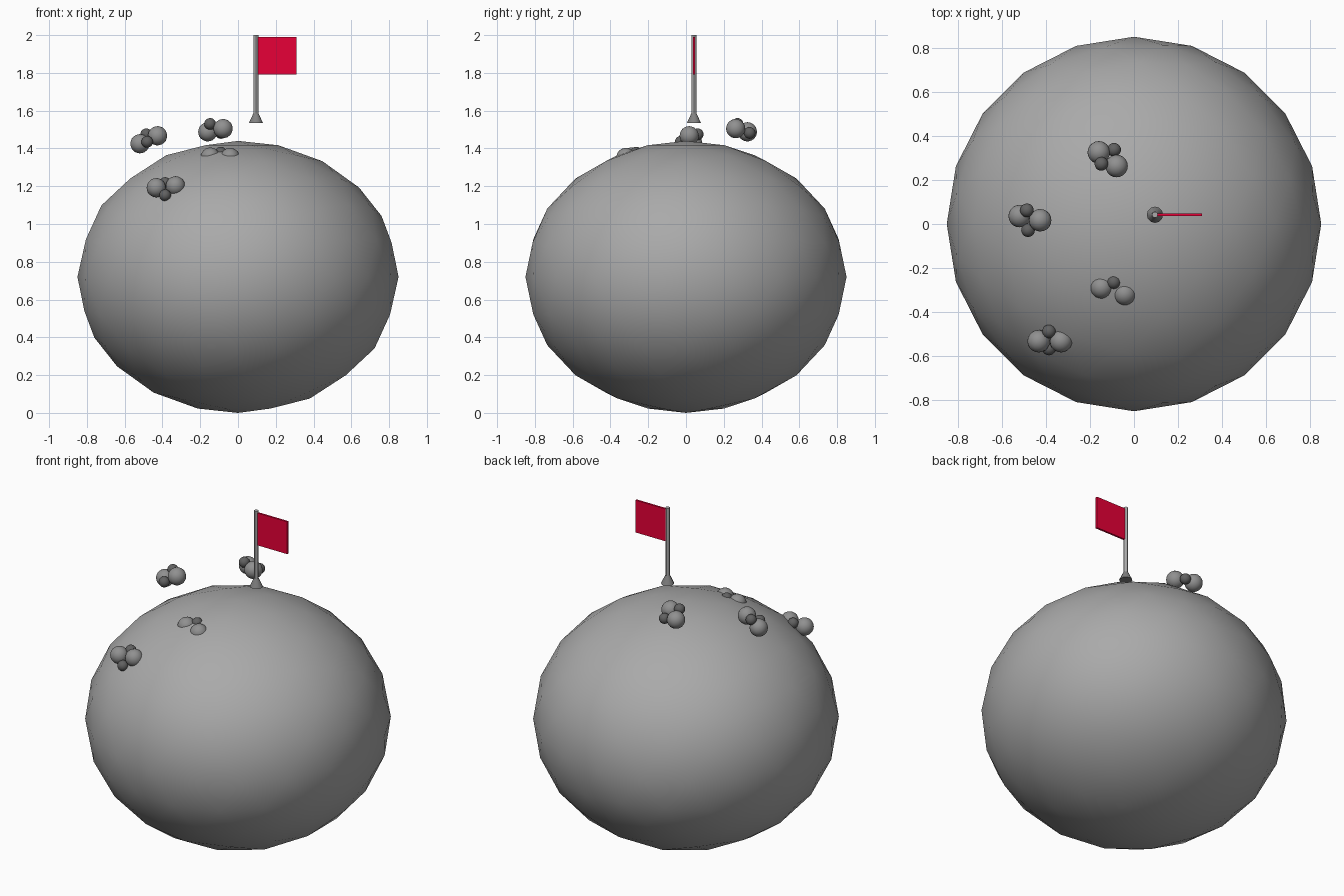
import bpy

if "Cube" in bpy.data.objects:
    bpy.data.objects.remove(bpy.data.objects["Cube"])


def paint(name, r, g, b):
    m = bpy.data.materials.new(name)
    m.diffuse_color = (r, g, b, 1)
    m.use_nodes = True
    m.node_tree.nodes["Principled BSDF"].inputs["Base Color"].default_value = m.diffuse_color
    return m


RED = paint("flag_red", 0.8, 0.0, 0.038)
GREY = paint("globe_grey", 0.4, 0.4, 0.4)
PEBBLE = paint("pebble_grey", 0.28, 0.28, 0.28)
DARK = paint("small_pebble_grey", 0.12, 0.12, 0.12)
METAL = paint("pole_grey", 0.4, 0.4, 0.4)
FOOT = paint("foot_grey", 0.22, 0.22, 0.22)


def ball(name, loc, radius, mat, scale=(1, 1, 1), subdiv=3):
    bpy.ops.mesh.primitive_ico_sphere_add(subdivisions=subdiv, radius=radius, location=loc)
    ob = bpy.context.object
    ob.name = name
    ob.scale = scale
    bpy.ops.object.transform_apply(location=False, rotation=False, scale=True)
    bpy.ops.object.shade_smooth()
    ob.data.materials.append(mat)
    return ob


def cone(name, loc, r1, r2, depth, sides, mat):
    bpy.ops.mesh.primitive_cone_add(vertices=sides, radius1=r1, radius2=r2, depth=depth, location=loc)
    ob = bpy.context.object
    ob.name = name
    bpy.ops.object.shade_smooth_by_angle()
    ob.data.materials.append(mat)
    return ob


# Large squashed globe
ball("globe", (0, 0, 0.72), 0.85, GREY, (1, 1, 0.72 / 0.85))

# Clusters: two large pebbles side by side, two small ones in the gap
clusters = {
    "back": [(-.16, .325, 1.488), (-.079, .263, 1.505), (-.148, .273, 1.53), (-.09, .337, 1.482)],
    "left": [(-.519, .036, 1.425), (-.426, .017, 1.467), (-.486, .062, 1.475), (-.481, -.028, 1.435)],
    "front_left": [(-.433, -.532, 1.192), (-.331, -.532, 1.202), (-.386, -.488, 1.217), (-.386, -.565, 1.152)],
    "front": [(-.147, -.288, 1.354), (-.042, -.318, 1.352), (-.092, -.264, 1.378), (-.095, -.34, 1.326)],
}
for where, spots in clusters.items():
    for i, spot in enumerate(spots):
        big = i < 2
        ball(f"{where}_pebble_{i + 1}", spot, 0.051 if big else 0.031, PEBBLE if big else DARK)

# Flag pole with flared foot
PX, PY = 0.095, 0.042
cone("pole_foot", (PX, PY, 1.56), 0.037, 0.014, 0.05, 12, FOOT)
cone("pole", (PX, PY, 1.78), 0.013, 0.013, 0.44, 12, METAL)

# Flag panel
bpy.ops.mesh.primitive_cube_add(size=1, location=(0.206, PY, 1.891))
flag = bpy.context.object
flag.name = "flag"
flag.scale = (0.206, 0.012, 0.198)
bpy.ops.object.transform_apply(location=False, rotation=False, scale=True)
flag.data.materials.append(RED)
